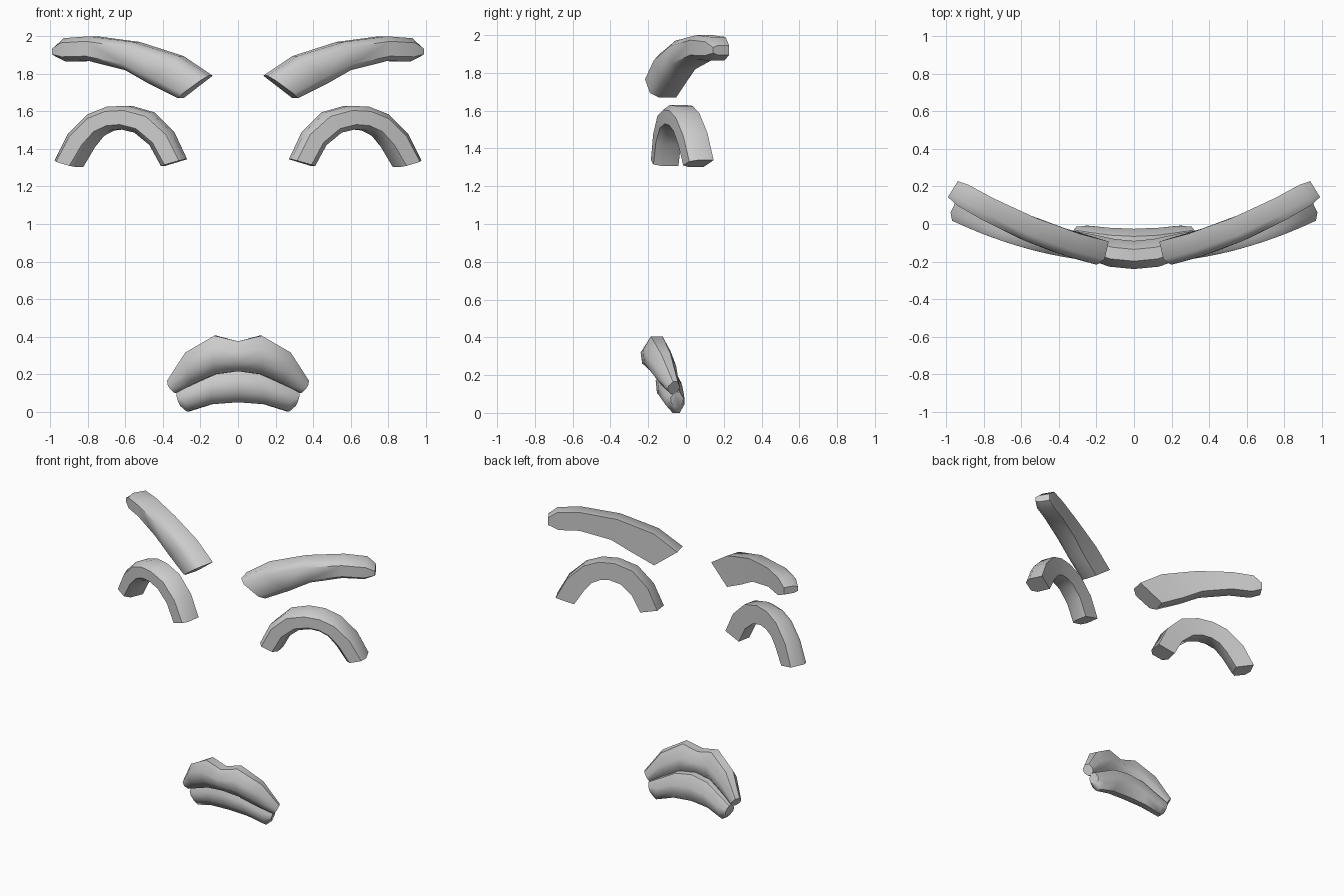
import bpy, bmesh, math
from mathutils import Vector

if "Cube" in bpy.data.objects:
    bpy.data.objects.remove(bpy.data.objects["Cube"])


def loft(name, stations, profile, curve, cap_start=True):
    """Loft a half part (x > 0) along a curved face surface, then mirror it.
    stations: upper x, z, lower x, z, depth; profile: (height, depth) 0..1;
    curve: y = a + b*x + c*x*x of the part's middle surface."""
    a, b, c = curve
    bm = bmesh.new()
    rings = []
    for xu, zu, xl, zl, depth in stations:
        ring = []
        for t, d in profile:
            x, z = xl + (xu - xl) * t, zl + (zu - zl) * t
            slope = b + 2 * c * x
            n = Vector((slope, -1, 0)).normalized()
            if x < 1e-5:
                n = Vector((0, -1, 0))
            p = Vector((x, a + b * x + c * x * x, z)) + n * (d - 0.5) * depth
            ring.append(bm.verts.new(p))
        rings.append(ring)
    count = len(profile)
    for r, s in zip(rings, rings[1:]):
        for i in range(count):
            j = (i + 1) % count
            bm.faces.new((r[i], r[j], s[j], s[i]))
    if cap_start:
        bm.faces.new(rings[0])
    bm.faces.new(rings[-1][::-1])
    # mirrored half, welded on the centre line
    geom = bm.verts[:] + bm.edges[:] + bm.faces[:]
    copy = bmesh.ops.duplicate(bm, geom=geom)["geom"]
    for v in copy:
        if isinstance(v, bmesh.types.BMVert):
            v.co.x = -v.co.x
    bmesh.ops.remove_doubles(bm, verts=bm.verts[:], dist=1e-4)
    bmesh.ops.recalc_face_normals(bm, faces=bm.faces[:])
    mesh = bpy.data.meshes.new(name)
    bm.to_mesh(mesh)
    bm.free()
    ob = bpy.data.objects.new(name, mesh)
    bpy.context.collection.objects.link(ob)
    bpy.ops.object.select_all(action='DESELECT')
    ob.select_set(True)
    bpy.context.view_layer.objects.active = ob
    bpy.ops.object.shade_smooth_by_angle(angle=math.radians(50))
    return ob


# flat back with a rounded front
band = [(0, 0), (0, .72), (.2, 1), (.8, 1), (1, .72), (1, 0)]
# full, rounded lip section
lip = [(0, .25), (0, .6), (.3, .95), (.65, 1), (1, .72), (1, .3), (.6, 0), (.3, 0)]

# eyebrows
loft("eyebrows", [
    (.15, 1.79, .31, 1.67, .135), (.31, 1.895, .46, 1.745, .135),
    (.55, 1.97, .59, 1.82, .135), (.78, 2.0, .78, 1.868, .13),
    (.915, 1.99, .905, 1.866, .125), (.965, 1.945, .965, 1.895, .10)],
    band, (-.188, .157, .239))

# arched eyelids
loft("eyelids", [
    (.28, 1.345, .405, 1.308, .13), (.35, 1.49, .465, 1.42, .13),
    (.46, 1.595, .545, 1.487, .13), (.585, 1.63, .62, 1.505, .13),
    (.69, 1.625, .68, 1.498, .13), (.79, 1.585, .735, 1.47, .13),
    (.895, 1.48, .785, 1.41, .13), (.965, 1.338, .85, 1.303, .13)],
    band, (-.1445, 0, .249))

# upper lip
loft("upper_lip", [
    (0, .375, 0, .215, .15), (.12, .405, .12, .20, .15),
    (.27, .315, .235, .15, .13), (.37, .165, .335, .10, .07)],
    lip, (-.165, 0, .8), cap_start=False)

# lower lip
loft("lower_lip", [
    (0, .235, 0, .05, .135), (.13, .215, .14, .04, .13),
    (.25, .15, .27, .0, .11), (.325, .11, .305, .03, .07)],
    lip, (-.093, 0, .45), cap_start=False)
